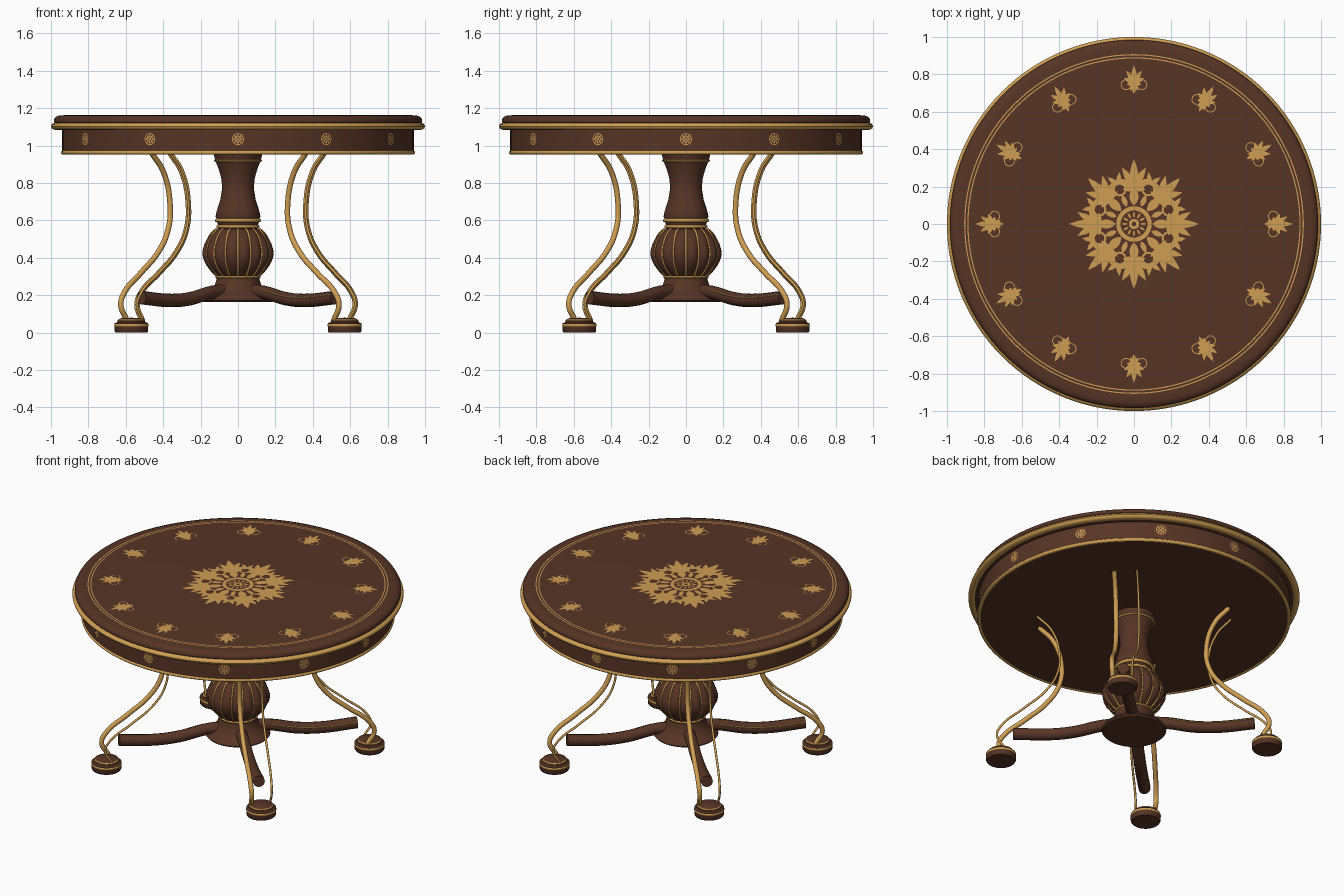
import bpy, bmesh
from math import sin, cos, pi, radians, atan2, hypot
from mathutils import Matrix, Vector

if "Cube" in bpy.data.objects:
    bpy.data.objects.remove(bpy.data.objects["Cube"], do_unlink=True)


def material(name, rgb):
    m = bpy.data.materials.new(name)
    m.use_nodes = True
    m.diffuse_color = (*rgb, 1)
    m.node_tree.nodes["Principled BSDF"].inputs["Base Color"].default_value = (*rgb, 1)
    return m


WOOD = material("dark brown wood", (0.095, 0.035, 0.019))
GOLD = material("gold", (0.62, 0.34, 0.085))


def finish(name, bm, mat, smooth=True):
    mesh = bpy.data.meshes.new(name)
    bm.to_mesh(mesh)
    bm.free()
    mesh.materials.append(mat)
    if smooth:
        mesh.shade_smooth()
        mesh.set_sharp_from_angle(angle=radians(38))
    obj = bpy.data.objects.new(name, mesh)
    bpy.context.collection.objects.link(obj)
    return obj


def lathe(name, profile, mat, centre=(0, 0), steps=128, shape=None):
    """Turn an (r, z) profile around the vertical axis."""
    bm = bmesh.new()
    vs = [bm.verts.new((r, 0, z)) for r, z in profile]
    es = [bm.edges.new(p) for p in zip(vs, vs[1:])]
    bmesh.ops.spin(bm, geom=vs + es, cent=(0, 0, 0), axis=(0, 0, 1),
                   angle=2 * pi, steps=steps)
    bmesh.ops.remove_doubles(bm, verts=bm.verts, dist=0.0002)
    bmesh.ops.recalc_face_normals(bm, faces=bm.faces)
    if shape:
        for v in bm.verts:
            shape(v)
    bmesh.ops.translate(bm, verts=bm.verts, vec=(*centre, 0))
    return finish(name, bm, mat)


def ring(name, r, z, dr, dz, centre=(0, 0), steps=128):
    """Gold moulding with an oval section."""
    n = 12
    section = [(r + dr * cos(2 * pi * i / n), z + dz * sin(2 * pi * i / n))
               for i in range(n + 1)]
    return lathe(name, section, GOLD, centre, steps)


def tube(name, points, radius, mat):
    """Round bar through the given points."""
    cu = bpy.data.curves.new(name, "CURVE")
    cu.dimensions = "3D"
    cu.bevel_depth = radius
    cu.bevel_resolution = 4
    cu.resolution_u = 8
    cu.use_fill_caps = True
    sp = cu.splines.new("BEZIER")
    sp.bezier_points.add(len(points) - 1)
    for bp, p in zip(sp.bezier_points, points):
        bp.co = p
        bp.handle_left_type = bp.handle_right_type = "AUTO"
    cu.materials.append(mat)
    obj = bpy.data.objects.new(name, cu)
    bpy.context.collection.objects.link(obj)
    bpy.ops.object.select_all(action="DESELECT")
    obj.select_set(True)
    bpy.context.view_layer.objects.active = obj
    bpy.ops.object.convert(target="MESH")
    bpy.ops.object.shade_smooth_by_angle(angle=radians(40))


# --- round top with apron ---
lathe("table_top", [(0, .957), (.93, .957), (.94, .965), (.94, 1.085), (.975, 1.09),
                    (.975, 1.115), (.984, 1.125), (.984, 1.14), (.975, 1.154),
                    (.955, 1.161), (.925, 1.163), (0, 1.163)], WOOD)
ring("top_rim", .975, 1.103, .025, .019)
ring("apron_rim", .935, .963, .012, .011)


# --- flat inlay pieces ---
def leaf(bm, m, length, width):
    n = 6
    side = [(length * i / n, width * sin(pi * (i / n) ** .8)) for i in range(n + 1)]
    outline = [(x, -y) for x, y in side] + side[-2:0:-1]
    bm.faces.new([bm.verts.new(m @ Vector((x, y, 0))) for x, y in outline])


def band(bm, m, inner, outer, n=24):
    loops = [[bm.verts.new(m @ Vector((r * cos(2 * pi * i / n), r * sin(2 * pi * i / n), 0)))
              for i in range(n)] for r in (inner, outer)]
    a, b = loops
    for i in range(n):
        j = (i + 1) % n
        bm.faces.new((b[i], b[j], a[j], a[i]))


def turn(deg):
    return Matrix.Rotation(radians(deg), 4, "Z")


def shift(x, y=0, z=0):
    return Matrix.Translation((x, y, z))


def palmette(bm, m, size):
    leaf(bm, m, size, size * .15)
    for angle, length in ((32, .82), (65, .62), (105, .42)):
        for s in (-1, 1):
            leaf(bm, m @ turn(s * angle), size * length, size * .13)


deck = shift(0, 0, 1.1655)

# central medallion
bm = bmesh.new()
band(bm, deck, .012, .028)
band(bm, deck, .072, .095, 48)
for k in range(12):
    leaf(bm, deck @ turn(30 * k) @ shift(.034), .034, .006)
for k in range(8):
    m = deck @ turn(45 * k)
    leaf(bm, m @ shift(.098), .115, .024)
    palmette(bm, m @ shift(.2), .148)
    half = deck @ turn(45 * k + 22.5)
    leaf(bm, half @ shift(.1), .075, .014)
    band(bm, half @ shift(.2), .026, .037, 16)
    for s in (-1, 1):
        leaf(bm, half @ shift(.225) @ turn(s * 30), .07, .013)
finish("centre_medallion", bm, GOLD, False)

# ring of twelve small palmettes
bm = bmesh.new()
for k in range(12):
    m = deck @ turn(30 * k)
    palmette(bm, m @ shift(.755), .095)
    leaf(bm, m @ shift(.695), .07, .01)
    for s in (-1, 1):
        band(bm, m @ shift(.745, s * .042), .024, .029, 16)
        leaf(bm, m @ shift(.75) @ turn(s * 150), .045, .009)
finish("small_palmettes", bm, GOLD, False)

# twin border lines
bm = bmesh.new()
for r in (.888, .905):
    band(bm, deck, r - .003, r + .003, 128)
finish("border_lines", bm, GOLD, False)

# apron rosettes
bm = bmesh.new()
for k in range(12):
    m = turn(30 * k) @ shift(.943, 0, 1.035) @ Matrix.Rotation(pi / 2, 4, "Y")
    band(bm, m, .027, .032)
    band(bm, m, .002, .008, 12)
    for p in range(8):
        leaf(bm, m @ turn(45 * p) @ shift(.009), .018, .005)
finish("apron_rosettes", bm, GOLD, False)

# --- pedestal ---
lathe("pedestal_base", [(0, .165), (.185, .165), (.195, .175), (.185, .19), (.15, .215),
                        (.127, .245), (.116, .28), (.112, .32), (0, .32)], WOOD)
lathe("pedestal_neck", [(0, .54), (.105, .54), (.11, .6), (.12, .62), (.114, .65), (.095, .71),
                        (.085, .77), (.088, .82), (.105, .88), (.122, .92), (.13, .957),
                        (0, .957)], WOOD)

BULB_LOW, BULB_HIGH = .3, .555
bulb = [(.11, .3), (.14, .325), (.172, .36), (.191, .4), (.194, .435),
        (.182, .475), (.16, .515), (.13, .545), (.112, .555)]


def groove(z):
    return .016 * sin(pi * min(1, max(0, (z - BULB_LOW) / (BULB_HIGH - BULB_LOW))))


def flute(v):
    r = hypot(v.co.x, v.co.y)
    if r > .05:
        cut = groove(v.co.z) * (1 - abs(sin(8 * atan2(v.co.y, v.co.x))))
        v.co.x *= 1 - cut / r
        v.co.y *= 1 - cut / r


lathe("fluted_bulb", [(0, .3)] + bulb + [(0, .555)], WOOD, shape=flute)
for k in range(16):
    a = 2 * pi * k / 16
    tube("bulb_fillet", [((r - groove(z)) * cos(a), (r - groove(z)) * sin(a), z)
                         for r, z in bulb], .0055, GOLD)
for r, z, h in ((.117, .92, .007), (.112, .6, .01), (.105, .567, .009), (.11, .296, .008)):
    ring("pedestal_ring", r, z, .011, h)

# --- four diagonal legs: arm, paired bars and foot ---
bar = [(.58, .957), (.495, .86), (.445, .69), (.46, .55), (.535, .43),
       (.665, .32), (.795, .215), (.825, .15), (.785, .07)]
arm = [(.05, .225), (.2, .215), (.36, .182), (.5, .172), (.73, .187)]

for k in range(4):
    a = radians(45 + 90 * k)

    def place(r, t, z):
        return (r * cos(a) - t * sin(a), r * sin(a) + t * cos(a), z)

    tube("leg_arm", [place(r, 0, z) for r, z in arm], .036, WOOD)
    tube("arm_inlay", [place(r, -.032, z + .016) for r, z in arm[1:]], .004, GOLD)
    for side, radius, name in ((-1, .015, "thick_leg_bar"), (1, .007, "thin_leg_bar")):
        tube(name, [place(r, side * (.055 + .014 * min(1, z * 3)), z) for r, z in bar],
             radius, GOLD)
    spot = place(.806, 0, 0)[:2]
    lathe("foot", [(0, 0), (.084, 0), (.09, .008), (.09, .05), (.076, .056),
                   (.07, .07), (.055, .078), (0, .08)], WOOD, spot, 48)
    ring("foot_band", .082, .04, .01, .011, spot, 48)
    ring("foot_top_ring", .067, .066, .007, .005, spot, 48)
